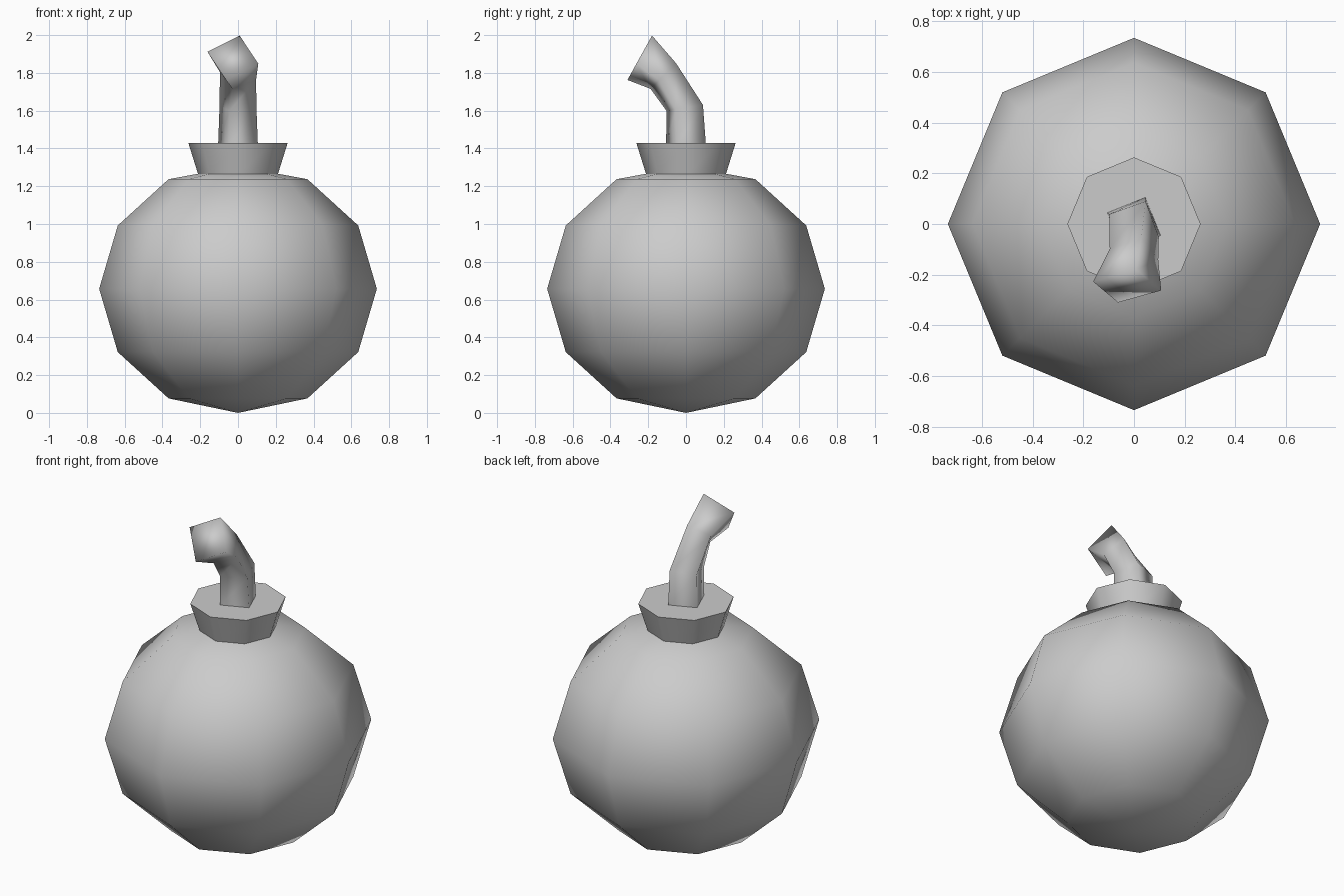
import bpy
import bmesh
from math import sin, cos, radians, tau
from mathutils import Vector, Matrix

cube = bpy.data.objects.get("Cube")
if cube:
    bpy.data.objects.remove(cube)

grey = bpy.data.materials.new("plain_grey")
grey.use_nodes = True
colour = (0.6, 0.6, 0.6, 1)
grey.diffuse_color = colour
grey.node_tree.nodes["Principled BSDF"].inputs["Base Color"].default_value = colour


def circle(centre, radius, sides, twist=0, tilt=0):
    """Corner points of a polygon, tilted about x around its centre."""
    turn = Matrix.Rotation(radians(tilt), 3, "X")
    angles = [radians(twist) + tau * i / sides for i in range(sides)]
    return [Vector(centre) + turn @ Vector((radius * cos(a), radius * sin(a), 0))
            for a in angles]


def loft(name, rings, bottom=None, top=None, cap=False):
    """Skin a stack of rings, with optional pole points or a flat top."""
    bm = bmesh.new()
    loops = [[bm.verts.new(p) for p in ring] for ring in rings]
    sides = len(loops[0])
    for low, high in zip(loops, loops[1:]):
        for i in range(sides):
            j = (i + 1) % sides
            bm.faces.new((low[i], low[j], high[j], high[i]))
    for pole, loop in ((bottom, loops[0]), (top, loops[-1])):
        if pole is not None:
            tip = bm.verts.new((0, 0, pole))
            for i in range(sides):
                bm.faces.new((loop[i], loop[(i + 1) % sides], tip))
    if cap:
        bm.faces.new(loops[-1])
    bmesh.ops.recalc_face_normals(bm, faces=bm.faces)
    for face in bm.faces:
        face.smooth = True
    mesh = bpy.data.meshes.new(name)
    bm.to_mesh(mesh)
    bm.free()
    mesh.materials.append(grey)
    obj = bpy.data.objects.new(name, mesh)
    bpy.context.collection.objects.link(obj)
    return obj


# Round body: eight-sided ball, slightly squashed
middle, width, height = 0.657, 0.735, 0.67
loft("body",
     [circle((0, 0, middle + height * sin(radians(a))), width * cos(radians(a)), 8)
      for a in range(-60, 61, 30)],
     bottom=0, top=1.305)

# Flared collar with a crisp flat top
collar = loft("collar",
              [circle((0, 0, z), r, 8) for z, r in ((1.26, 0.21), (1.43, 0.263))],
              cap=True)
bpy.ops.object.select_all(action="DESELECT")
collar.select_set(True)
bpy.context.view_layer.objects.active = collar
bpy.ops.object.shade_smooth_by_angle(angle=radians(60))

# Bent four-sided fuse: centre, radius, twist and tilt of each ring
fuse_rings = (
    ((0, 0, 1.425), 0.114, 67, 0),
    ((0, -0.007, 1.615), 0.108, 65, 9),
    ((0, -0.12, 1.783), 0.1, 73, 45),
    ((-0.027, -0.245, 1.88), 0.139, 75, 61),
)
loft("fuse", [circle(c, r, 4, twist, tilt) for c, r, twist, tilt in fuse_rings], cap=True)
